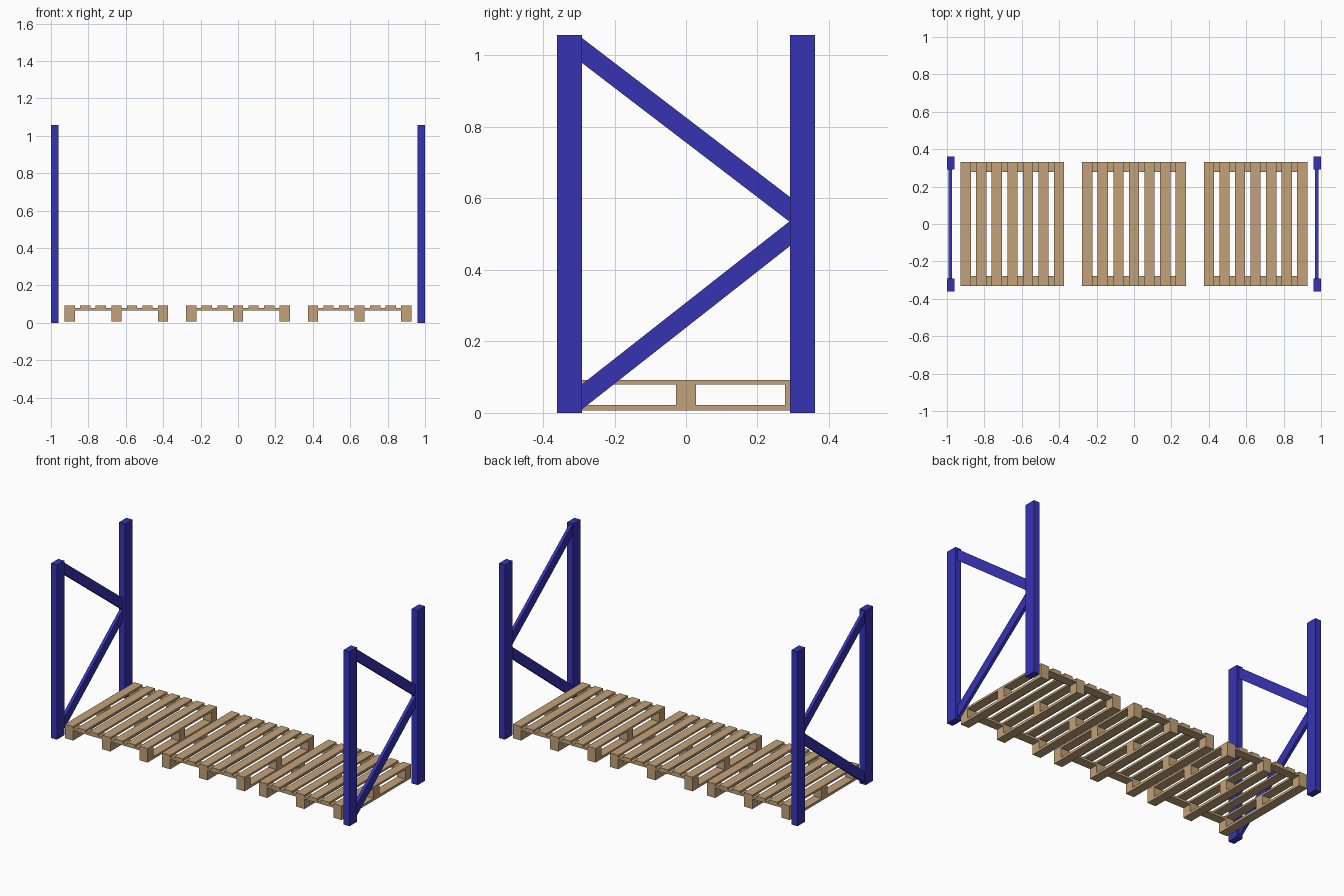
import bpy, bmesh

if "Cube" in bpy.data.objects:
    bpy.data.objects.remove(bpy.data.objects["Cube"])


def material(name, color):
    m = bpy.data.materials.new(name)
    m.diffuse_color = (*color, 1)
    m.use_nodes = True
    m.node_tree.nodes["Principled BSDF"].inputs["Base Color"].default_value = m.diffuse_color
    return m


BLUE = material("blue_steel", (0.037, 0.033, 0.45))
WOOD = material("pale_wood", (0.54, 0.36, 0.19))


def prism(name, profile, x0, x1, mat):
    """Extrude a (y, z) outline from x0 to x1."""
    bm = bmesh.new()
    face = bm.faces.new([bm.verts.new((x0, y, z)) for y, z in profile])
    ext = bmesh.ops.extrude_face_region(bm, geom=[face])
    moved = [v for v in ext["geom"] if isinstance(v, bmesh.types.BMVert)]
    bmesh.ops.translate(bm, verts=moved, vec=(x1 - x0, 0, 0))
    bmesh.ops.recalc_face_normals(bm, faces=bm.faces)
    mesh = bpy.data.meshes.new(name)
    bm.to_mesh(mesh)
    bm.free()
    mesh.materials.append(mat)
    ob = bpy.data.objects.new(name, mesh)
    bpy.context.collection.objects.link(ob)
    return ob


def box(name, x0, x1, y0, y1, z0, z1, mat):
    return prism(name, [(y0, z0), (y1, z0), (y1, z1), (y0, z1)], x0, x1, mat)


# End frames: two posts joined by two flat diagonal braces
IN, OUT, TOP = 0.291, 0.361, 1.057
for side, x in (("left", -1.0), ("right", 0.96)):
    box(f"{side}_front_post", x, x + 0.04, -OUT, -IN, 0, TOP, BLUE)
    box(f"{side}_back_post", x, x + 0.04, IN, OUT, 0, TOP, BLUE)
    for label, z_front, z_back in (("lower", 0.01, 0.467), ("upper", 0.979, 0.534)):
        prism(f"{side}_{label}_brace",
              [(-IN, z_front), (IN, z_back), (IN, z_back + 0.07), (-IN, z_front + 0.07)],
              x + 0.007, x + 0.026, BLUE)

# Pallets
HX, HY, W = 0.277, 0.332, 0.055
for p, cx in enumerate((-0.65, 0, 0.65), 1):
    n = f"pallet_{p}"
    # Top deck boards
    for i in range(7):
        x = cx - HX + i * (2 * HX - W) / 6
        box(f"{n}_deck_board_{i + 1}", x, x + W, -HY, HY, 0.08, 0.092, WOOD)
    # Cross boards under the deck ends
    for label, y in (("front", -HY), ("back", HY - W)):
        box(f"{n}_{label}_cross_board", cx - HX, cx + HX, y, y + W, 0.067, 0.08, WOOD)
    # Bottom runners with three spacer blocks each
    for i, x in enumerate((cx - HX, cx - W / 2, cx + HX - W), 1):
        box(f"{n}_runner_{i}", x, x + W, -HY, HY, 0.007, 0.022, WOOD)
        for j, (y, top) in enumerate(((-HY, 0.067), (-W / 2, 0.08), (HY - W, 0.067)), 1):
            box(f"{n}_block_{i}_{j}", x, x + W, y, y + W, 0.022, top, WOOD)
